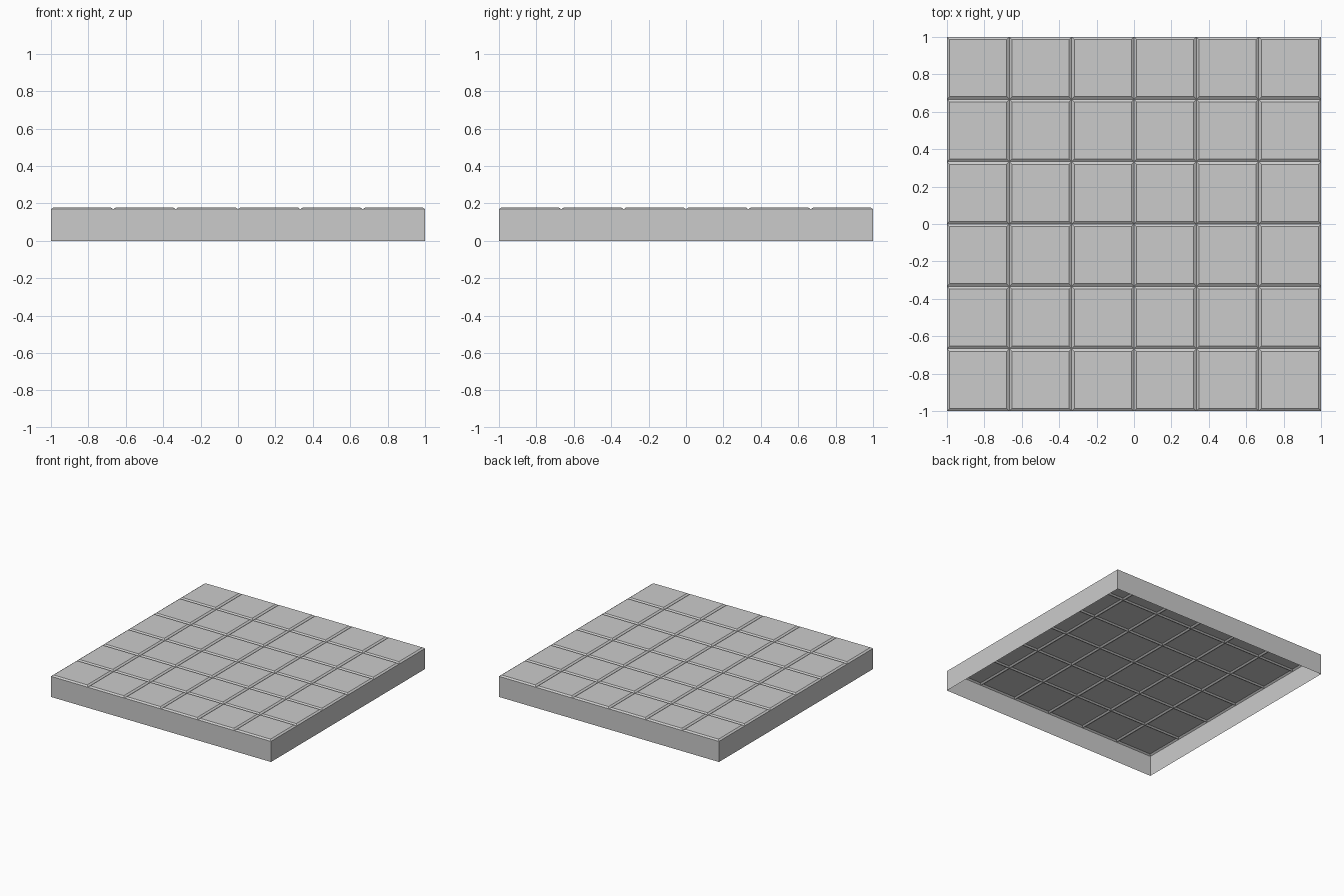
import bpy
import bmesh
from mathutils import Matrix

if "Cube" in bpy.data.objects:
    bpy.data.objects.remove(bpy.data.objects["Cube"])

TILES = 6        # tiles per side
GROOVE_Z = 0.169
TOP_Z = 0.179
BEVEL = 0.014

bm = bmesh.new()

# Flat grid at groove level
bmesh.ops.create_grid(bm, x_segments=TILES, y_segments=TILES, size=1.0,
                      matrix=Matrix.Translation((0, 0, GROOVE_Z)))
tiles = bm.faces[:]
rim = [e for e in bm.edges if e.is_boundary]

# Side skirt, open underneath
skirt = bmesh.ops.extrude_edge_only(bm, edges=rim)
for v in skirt["geom"]:
    if isinstance(v, bmesh.types.BMVert):
        v.co.z = 0.0

# Raised tiles with chamfered edges
for tile in tiles:
    bmesh.ops.inset_individual(bm, faces=[tile], thickness=BEVEL, use_even_offset=True)
    for v in tile.verts:
        v.co.z = TOP_Z

# Merge each skirt side into one flat face
bmesh.ops.recalc_face_normals(bm, faces=bm.faces[:])
seams = [e for e in bm.edges
         if abs(e.verts[0].co.z - e.verts[1].co.z) > 0.1
         and abs(abs(e.verts[0].co.x) - abs(e.verts[0].co.y)) > 0.01]
bmesh.ops.dissolve_edges(bm, edges=seams, use_verts=False)

# Normals face outward
if sum(f.normal.z for f in bm.faces) < 0:
    bmesh.ops.reverse_faces(bm, faces=bm.faces[:])

mesh = bpy.data.meshes.new("tiled_floor_block")
bm.to_mesh(mesh)
bm.free()
floor = bpy.data.objects.new("tiled_floor_block", mesh)
bpy.context.collection.objects.link(floor)
